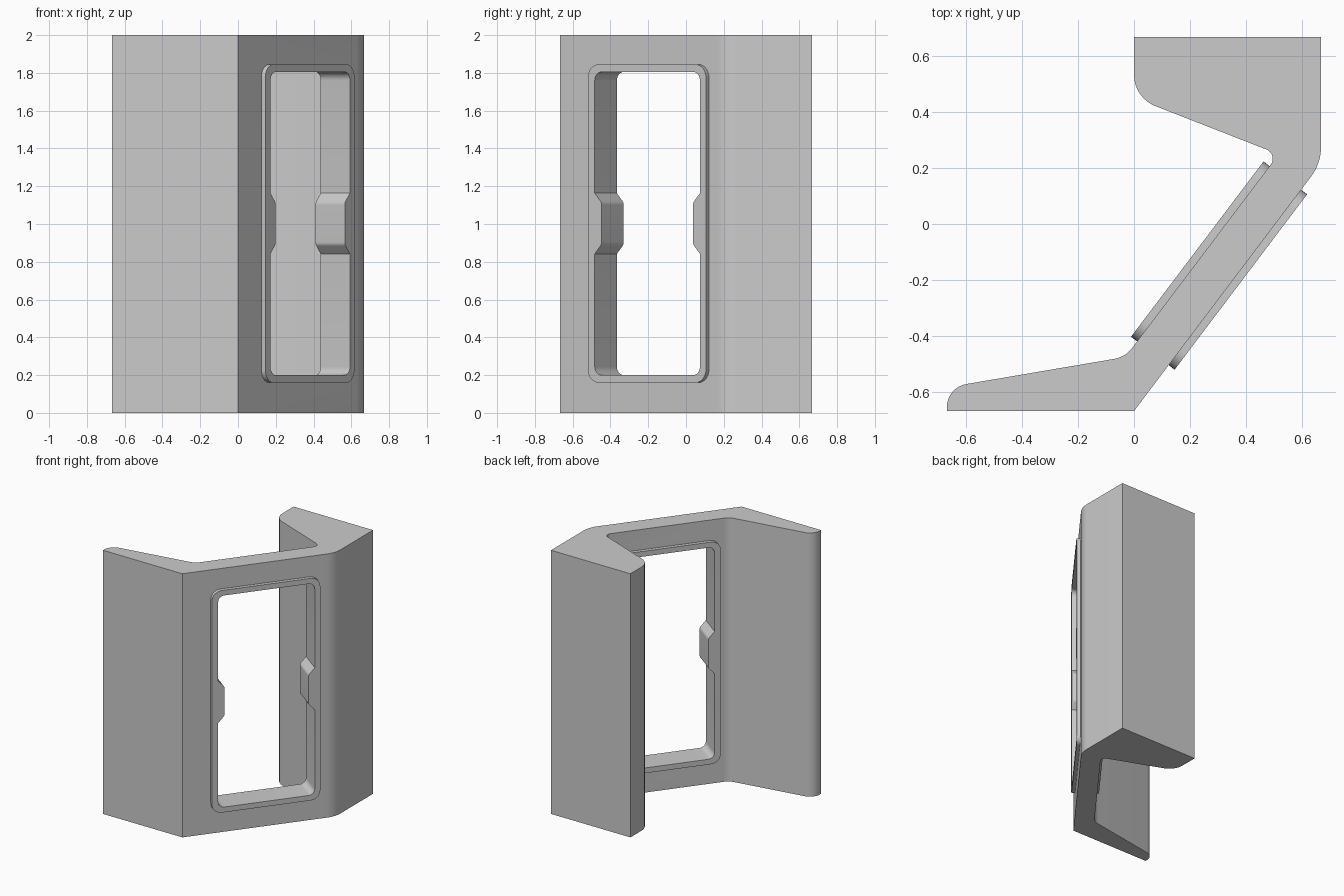
import bpy, bmesh, math
from mathutils import Vector

if "Cube" in bpy.data.objects:
    bpy.data.objects.remove(bpy.data.objects["Cube"])

W = 2 / 3                                   # half width of the section
D = Vector((0.603, 0.798, 0)).normalized()  # along the slanted web
N = Vector((D.y, -D.x, 0))                  # outward from the web
CORNER = Vector((0, -W, 0))


def rounded(corners, steps=8):
    """Corners are (u, v, radius); returns a 2D outline with fillets."""
    out = []
    for i, (u, v, r) in enumerate(corners):
        p = Vector((u, v))
        if r == 0:
            out.append(p)
            continue
        a = (Vector(corners[i - 1][:2]) - p).normalized()
        b = (Vector(corners[(i + 1) % len(corners)][:2]) - p).normalized()
        half = a.angle(b) / 2
        t = r / math.tan(half)
        centre = p + (a + b).normalized() * (r / math.sin(half))
        v0, v1 = p + a * t - centre, p + b * t - centre
        total = v0.angle(v1)
        for k in range(steps + 1):
            f = k / steps
            out.append(centre + (v0 * math.sin((1 - f) * total)
                                 + v1 * math.sin(f * total)) / math.sin(total))
    return out


def prism(name, points, vec):
    bm = bmesh.new()
    lo = [bm.verts.new(p) for p in points]
    hi = [bm.verts.new(p + vec) for p in points]
    bm.faces.new(lo)
    bm.faces.new(hi)
    for i in range(len(lo)):
        bm.faces.new((lo[i - 1], lo[i], hi[i], hi[i - 1]))
    bmesh.ops.recalc_face_normals(bm, faces=bm.faces)
    me = bpy.data.meshes.new(name)
    bm.to_mesh(me)
    bm.free()
    ob = bpy.data.objects.new(name, me)
    bpy.context.collection.objects.link(ob)
    return ob


def web_prism(name, outline, n0, n1):
    """Extrude an outline drawn on the web plane (along web, height)."""
    pts = [CORNER + D * p.x + N * n0 + Vector((0, 0, p.y)) for p in outline]
    return prism(name, pts, N * (n1 - n0))


# Z-shaped extruded body
section = rounded([
    (0, W, 0), (0, 0.45, 0.12), (0.515, 0.2486, 0.035),
    (-0.031, -0.474, 0.10), (-W, -0.582, 0.083), (-W, -W, 0),
    (0, -W, 0), (W, 0.216, 0.18), (W, W, 0)])
body = prism("channel_body", [Vector((p.x, p.y, 0)) for p in section],
             Vector((0, 0, 2)))

# Raised rim on both web faces
s0, s1, z0, z1, r = 0.205, 0.988, 0.16, 1.845, 0.07
rim = web_prism("window_rim", rounded(
    [(s0, z0, r), (s1, z0, r), (s1, z1, r), (s0, z1, r)]), -0.168, 0.0265)

# Window opening, notched so that a chamfered tab stays on each side
h0, h1, b, t, q = 0.25, 0.948, 0.045, 0.05, 0.045
opening = web_prism("window_cutter", rounded([
    (h0, 0.2, q), (h1, 0.2, q),
    (h1, 0.842, 0), (h1 - b, 0.842 + t, 0.03),
    (h1 - b, 1.163 - t, 0.03), (h1, 1.163, 0),
    (h1, 1.805, q), (h0, 1.805, q),
    (h0, 1.163, 0), (h0 + b, 1.163 - t, 0.03),
    (h0 + b, 0.842 + t, 0.03), (h0, 0.842, 0)]), -0.3, 0.2)

# Join the rim, cut the window and bake the result
bpy.context.view_layer.objects.active = body
body.select_set(True)
for tool, op in ((rim, 'UNION'), (opening, 'DIFFERENCE')):
    tool.hide_render = True
    mod = body.modifiers.new(tool.name, 'BOOLEAN')
    mod.object, mod.operation, mod.solver = tool, op, 'EXACT'
    bpy.ops.object.modifier_apply(modifier=mod.name)
    bpy.data.objects.remove(tool)
bpy.ops.object.shade_smooth_by_angle(angle=math.radians(25))
